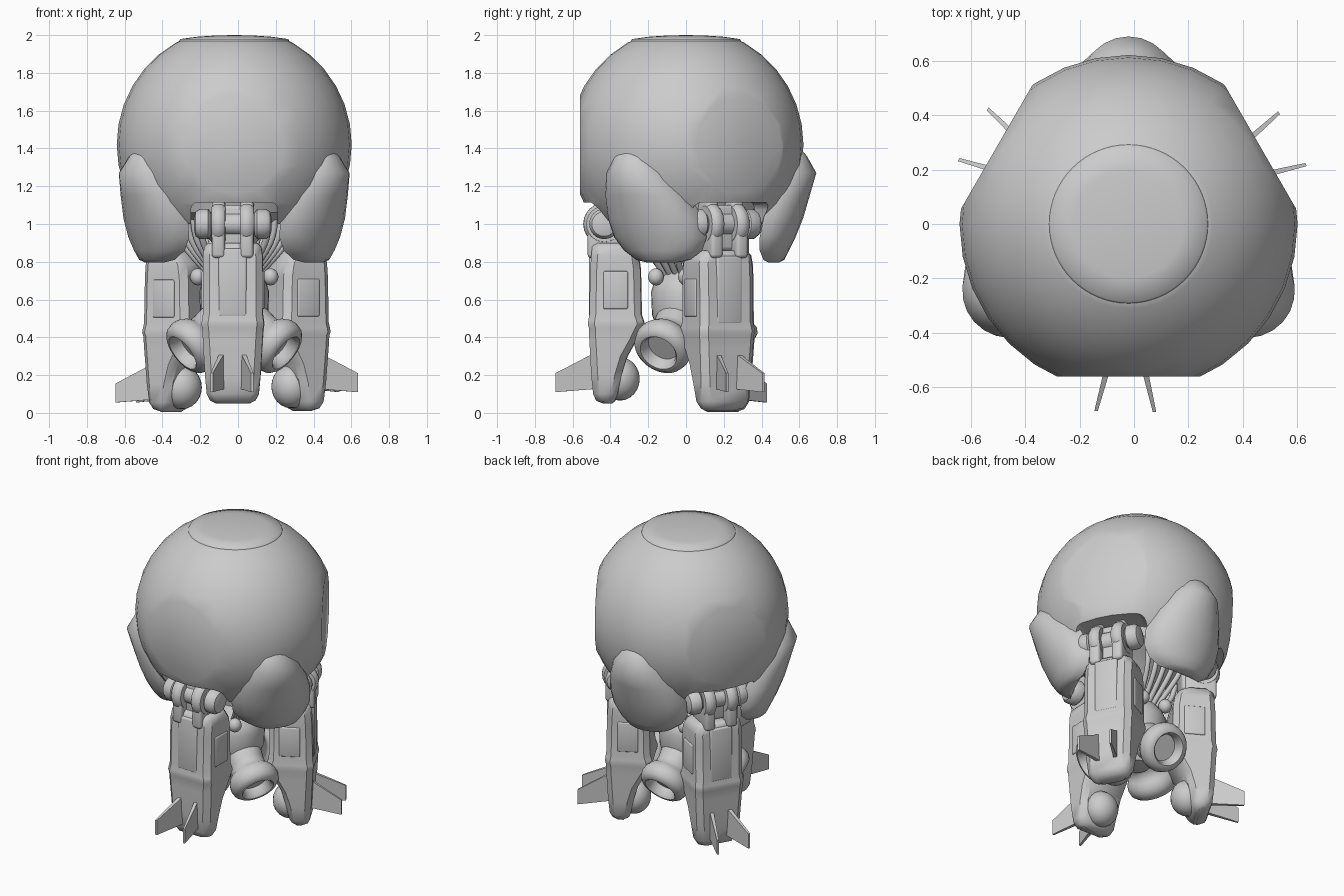
import bpy, bmesh, math
from math import pi, sin, cos, radians
from mathutils import Matrix, Vector

if "Cube" in bpy.data.objects:
    bpy.data.objects.remove(bpy.data.objects["Cube"])

grey = bpy.data.materials.new("plain grey")
grey.use_nodes = True
grey.diffuse_color = (0.6, 0.6, 0.6, 1)
grey.node_tree.nodes["Principled BSDF"].inputs["Base Color"].default_value = (0.6, 0.6, 0.6, 1)

AXIS = Matrix.Translation((-0.02, 0, 0))
# Angle, outward shift, drop of the leg, lift of its fins
LEGS = {"front": (-91, 0, 0, 0), "back_left": (27.5, -0.01, -0.04, 0.04),
        "back_right": (150, -0.03, -0.045, -0.01)}
# Angle, outward shift, sideways lean
PODS = {"left": (-26, -0.015, 0.2), "back": (90, 0, 0), "right": (-154, -0.015, -0.2)}


def spot(angle, out=0, dz=0):
    """Local frame: +x points outward from the body axis."""
    return AXIS @ Matrix.Rotation(radians(angle), 4, "Z") @ Matrix.Translation((out, 0, dz))


def finish(name, bm, matrix=AXIS, angle=35):
    bmesh.ops.recalc_face_normals(bm, faces=bm.faces)
    mesh = bpy.data.meshes.new(name)
    bm.to_mesh(mesh)
    bm.free()
    mesh.materials.append(grey)
    obj = bpy.data.objects.new(name, mesh)
    bpy.context.collection.objects.link(obj)
    obj.matrix_world = matrix
    smooth(obj, angle)
    return obj


def smooth(obj, angle):
    bpy.ops.object.select_all(action="DESELECT")
    obj.select_set(True)
    bpy.context.view_layer.objects.active = obj
    bpy.ops.object.shade_smooth_by_angle(angle=radians(angle))


def loft(bm, rings):
    rows = [[bm.verts.new(p) for p in ring] for ring in rings]
    n = len(rows[0])
    for a, b in zip(rows, rows[1:]):
        for i in range(n):
            bm.faces.new((a[i], a[(i + 1) % n], b[(i + 1) % n], b[i]))
    bm.faces.new(rows[0])
    bm.faces.new(rows[-1])


def lathe(bm, profile, matrix=Matrix(), n=32):
    """Profile is (radius, height) around local z."""
    loft(bm, [[matrix @ Vector((max(r, 0.001) * cos(2 * pi * i / n),
                                max(r, 0.001) * sin(2 * pi * i / n), h))
               for i in range(n)] for r, h in profile])


def box(bm, centre, size, bevel=0.0, edge_axis=None):
    m = Matrix.Translation(centre) @ Matrix.Diagonal((*size, 1))
    verts = bmesh.ops.create_cube(bm, size=1, matrix=m)["verts"]
    edges = {e for v in verts for e in v.link_edges}
    if edge_axis is not None:
        edges = {e for e in edges
                 if abs((e.verts[0].co - e.verts[1].co).normalized()[edge_axis]) > 0.9}
    bmesh.ops.bevel(bm, geom=list(edges), offset=bevel, segments=3, profile=0.5, affect="EDGES")


def ball(bm, centre, size):
    m = Matrix.Translation(centre) @ Matrix.Diagonal((*size, 1))
    bmesh.ops.create_uvsphere(bm, u_segments=20, v_segments=12, radius=1, matrix=m)


# Body: sphere sliced flat on top, below and above each leg
bm = bmesh.new()
bmesh.ops.create_uvsphere(bm, u_segments=32, v_segments=18, radius=0.622,
                          matrix=Matrix.Translation((0, 0, 1.42)))
cuts = [((0, 0, 1.972), (0, 0, 1)), ((0, 0, 1.0), (0, 0, -1))]
for angle in (-90, 30, 150):
    d = Vector((cos(radians(angle)), sin(radians(angle)), 0))
    cuts.append((d * 0.562, d))
for point, normal in cuts:
    cut = bmesh.ops.bisect_plane(bm, geom=bm.verts[:] + bm.edges[:] + bm.faces[:],
                                 plane_co=point, plane_no=normal, clear_outer=True)
    edges = [e for e in cut["geom_cut"] if isinstance(e, bmesh.types.BMEdge)]
    bmesh.ops.holes_fill(bm, edges=edges, sides=0)
body = finish("body_shell", bm, angle=40)

# Hollow underside and leg openings
cutters = []
bm = bmesh.new()
lathe(bm, [(0.4, 0.8), (0.4, 1.115)], n=48)
cutters.append(finish("cavity_cutter", bm))
for angle in (-90, 30, 150):
    bm = bmesh.new()
    box(bm, (0.55, 0, 0.96), (0.7, 0.46, 0.31), 0.04, 0)
    cutters.append(finish("opening_cutter", bm, spot(angle)))
for cutter in cutters:
    cutter.hide_render = True
    mod = body.modifiers.new("opening", "BOOLEAN")
    mod.object, mod.solver = cutter, "EXACT"
graph = bpy.context.evaluated_depsgraph_get()
body.data = bpy.data.meshes.new_from_object(body.evaluated_get(graph))
body.modifiers.clear()
for cutter in cutters:
    bpy.data.objects.remove(cutter)
smooth(body, 40)

# Slightly domed lid
bm = bmesh.new()
lathe(bm, [(0.292, 1.968), (0.286, 1.979), (0.2, 1.991), (0.1, 1.998), (0, 2.0)], n=64)
finish("top_lid", bm, angle=60)

# Leaf-shaped armour pods: height, half width, edge, outer and inner radius
POD = [(1.395, .06, .56, .61, .54), (1.36, .115, .54, .64, .51), (1.27, .18, .5, .69, .48),
       (1.15, .24, .45, .655, .45), (1.03, .27, .41, .62, .43), (.93, .265, .39, .58, .42),
       (.86, .225, .39, .545, .41), (.81, .155, .41, .52, .42), (.795, .08, .44, .49, .44)]
for side, (angle, out, lean) in PODS.items():
    bm = bmesh.new()
    rings = []
    for z, w, edge, outer, inner in POD:
        ring = []
        for i in range(24):
            a = 2 * pi * i / 24
            s = sin(a)
            reach = (outer - edge) * s if s > 0 else (edge - inner) * s
            ring.append((edge + reach, w * cos(a) + lean * (1.13 - z), z))
        rings.append(ring)
    loft(bm, rings)
    finish(side + "_pod", bm, spot(angle, out), 45)

# Legs: height, inner radius, outer radius, half width
LEG = [(.05, .39, .44, .09), (.065, .375, .475, .12), (.1, .36, .49, .138), (.2, .34, .5, .147),
       (.3, .31, .505, .153), (.39, .26, .51, .158), (.45, .23, .512, .162), (.47, .22, .518, .165),
       (.49, .225, .515, .163), (.52, .235, .51, .158), (.76, .24, .505, .158), (.83, .25, .5, .158),
       (.88, .28, .495, .15), (.9, .31, .48, .13)]
for side, (angle, out, dz, lift) in LEGS.items():
    place = spot(angle, out, dz)
    bm = bmesh.new()
    c = 0.035
    loft(bm, [[(b, w - c, z), (b - c, w, z), (a + c, w, z), (a, w - c, z),
               (a, c - w, z), (a + c, -w, z), (b - c, -w, z), (b, c - w, z)]
              for z, a, b, w in LEG])
    finish(side + "_leg", bm, place, 42)

    bm = bmesh.new()
    box(bm, (0.49, 0, 0.69), (0.045, 0.15, 0.36), 0.012)
    for s in (-1, 1):
        box(bm, (0.37, s * 0.155, 0.65), (0.13, 0.022, 0.2), 0.008)
    finish(side + "_leg_panels", bm, place)

    bm = bmesh.new()
    ball(bm, (0.35, 0, 0.18), (0.105, 0.11, 0.115))
    finish(side + "_foot_ball", bm, place)

    # Hinge: cross pin, end knobs, two thick arched lugs and a centre block
    place = spot(angle, out)
    bm = bmesh.new()
    across = Matrix.Translation((0.43, 0, 1.0)) @ Matrix.Rotation(pi / 2, 4, "X")
    lathe(bm, [(.035, -.205), (.065, -.197), (.08, -.175), (.08, -.13), (.06, -.115),
               (.06, .115), (.08, .13), (.08, .175), (.065, .197), (.035, .205)], across, 24)
    box(bm, (0.38, 0, 0.98), (0.16, 0.2, 0.24), 0.02)
    for t in (-0.075, 0.075):
        shift = Matrix.Translation((0, t, 0))
        lathe(bm, [(.095, -.036), (.11, -.02), (.113, 0), (.11, .02), (.095, .036)],
              shift @ across, 24)
        box(bm, (0.42, t, 0.91), (0.2, 0.07, 0.18), 0.02)
        box(bm, (0.39, t, 1.06), (0.16, 0.07, 0.13), 0.02)
    finish(side + "_hinge", bm, place)

    # Two splayed fins
    bm = bmesh.new()
    for s in (-1, 1):
        outline = [(.44, .34), (.69, .21), (.69, .11), (.44, .13)]
        loft(bm, [[(r, s * (0.045 + 0.25 * (r - 0.44)) + o * (1.6 if r < 0.5 else 0.7), z)
                   for r, z in outline] for o in (-0.009, 0.009)])
    finish(side + "_fins", bm, spot(angle, out, dz + lift), 20)

# Central engine core
bm = bmesh.new()
lathe(bm, [(.38, 1.12), (.36, 1.06), (.27, 1.0), (.15, .94), (.1, .88), (.09, .8), (.13, .74), (.17, .69),
           (.185, .64), (.18, .52), (.14, .4), (.08, .33), (0, .32)])
finish("engine_core", bm)

# Angled nozzles with knobs and hoses
for side, angle in {"left": -28, "back": 90, "right": -152}.items():
    place = spot(angle)
    bm = bmesh.new()
    tilt = Matrix.Translation((0.085, 0, 0.475)) @ Matrix.Rotation(radians(125), 4, "Y")
    lathe(bm, [(.12, -.08), (.125, 0), (.112, .09), (.112, .13), (.135, .15), (.153, .185),
               (.157, .215), (.148, .25), (.125, .272), (.105, .275), (.092, .26), (.085, .21),
               (0, .21)], tilt)
    finish(side + "_nozzle", bm, place, 50)

    bm = bmesh.new()
    for t in (-0.09, 0.09):
        ball(bm, (0.17, t, 0.72), (0.042, 0.042, 0.045))
    finish(side + "_knobs", bm, place)

    curve = bpy.data.curves.new(side + "_hoses", "CURVE")
    curve.dimensions, curve.bevel_depth, curve.bevel_resolution = "3D", 0.017, 2
    for k in range(5):
        t = (k - 2) * 0.055
        spline = curve.splines.new("NURBS")
        path = [(.1, t * .6, .72), (.17, t * .8, .8), (.24, t, .87), (.29, t * 1.3, .98), (.28, t * 1.4, 1.13)]
        spline.points.add(len(path) - 1)
        for point, co in zip(spline.points, path):
            point.co = (*co, 1)
        spline.use_endpoint_u = True
        spline.order_u, spline.resolution_u = 4, 5
    curve.materials.append(grey)
    hoses = bpy.data.objects.new(side + "_hoses", curve)
    bpy.context.collection.objects.link(hoses)
    hoses.matrix_world = place
